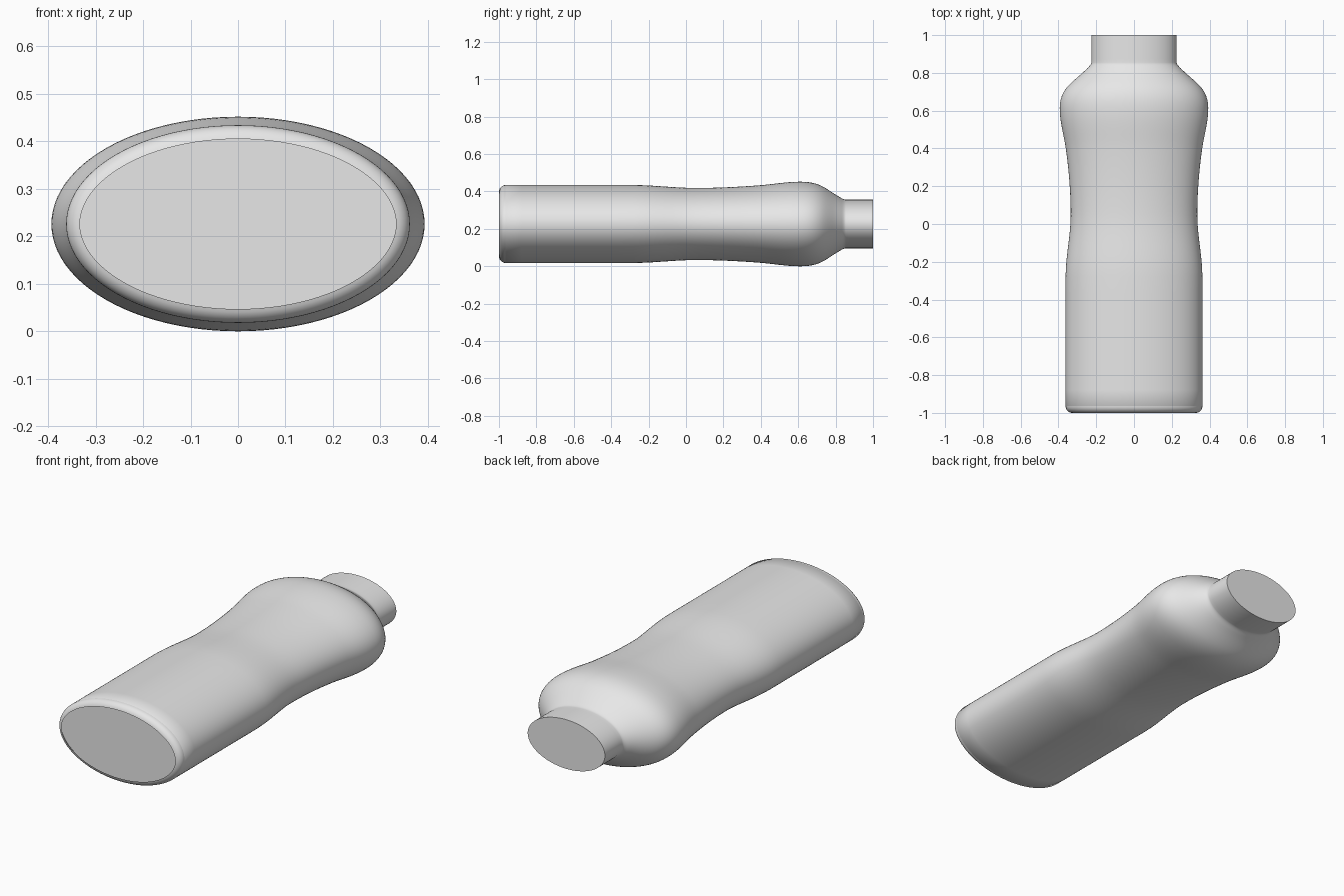
import bpy
import bmesh
import math
from mathutils import Vector
from math import sin, cos, pi

SIDES = 96
FLATNESS = 0.575      # height of each oval section relative to its width
MID_Z = 0.226
ROUND = 0.036         # rounding radius of the base edge

cube = bpy.data.objects.get("Cube")
if cube:
    bpy.data.objects.remove(cube, do_unlink=True)

grey = bpy.data.materials.new("light grey")
grey.use_nodes = True
grey.diffuse_color = (0.8, 0.8, 0.8, 1)
grey.node_tree.nodes["Principled BSDF"].inputs["Base Color"].default_value = (0.8, 0.8, 0.8, 1)


def hermite(a, b, t):
    """Half width between two knots (y, half width, slope)."""
    h = b[0] - a[0]
    r = ((2*t**3 - 3*t**2 + 1) * a[1] + (t**3 - 2*t**2 + t) * h * a[2]
         + (3*t**2 - 2*t**3) * b[1] + (t**3 - t**2) * h * b[2])
    return a[0] + h * t, r


def oval_ring(bm, y, r, inset=0.0):
    """Oval section, optionally moved inward along its normals."""
    ring = []
    for i in range(SIDES):
        a = 2 * pi * i / SIDES
        n = Vector((cos(a) * FLATNESS, sin(a))).normalized()
        x = r * cos(a) - inset * n.x
        z = r * FLATNESS * sin(a) - inset * n.y
        ring.append(bm.verts.new((x, y, MID_Z + z)))
    return ring


# Body outline: y, half width, slope
knots = [(-1 + ROUND, 0.362, 0), (-0.28, 0.362, 0), (0.05, 0.335, 0),
         (0.4, 0.361, 0.14), (0.6, 0.393, 0.03), (0.72, 0.358, -0.78),
         (0.82, 0.252, -0.95), (0.855, 0.226, 0), (1.0, 0.226, 0)]

bm = bmesh.new()
rings = []

# Rounded base edge
for i in range(8):
    a = pi / 2 * i / 8
    rings.append(oval_ring(bm, -1 + ROUND * (1 - sin(a)), 0.362, ROUND * (1 - cos(a))))

# Grip, shoulder and neck
for a, b in zip(knots, knots[1:]):
    for i in range(8):
        rings.append(oval_ring(bm, *hermite(a, b, i / 8)))
rings.append(oval_ring(bm, *knots[-1][:2]))

for low, high in zip(rings, rings[1:]):
    for i in range(SIDES):
        j = (i + 1) % SIDES
        bm.faces.new((low[i], low[j], high[j], high[i]))

# Flat base and neck end
bm.faces.new(rings[0])
bm.faces.new(rings[-1])
bmesh.ops.recalc_face_normals(bm, faces=bm.faces)

mesh = bpy.data.meshes.new("bottle")
bm.to_mesh(mesh)
bm.free()
mesh.materials.append(grey)
bottle = bpy.data.objects.new("bottle", mesh)
bpy.context.collection.objects.link(bottle)

bpy.ops.object.select_all(action="DESELECT")
bottle.select_set(True)
bpy.context.view_layer.objects.active = bottle
bpy.ops.object.shade_smooth_by_angle(angle=math.radians(40))
